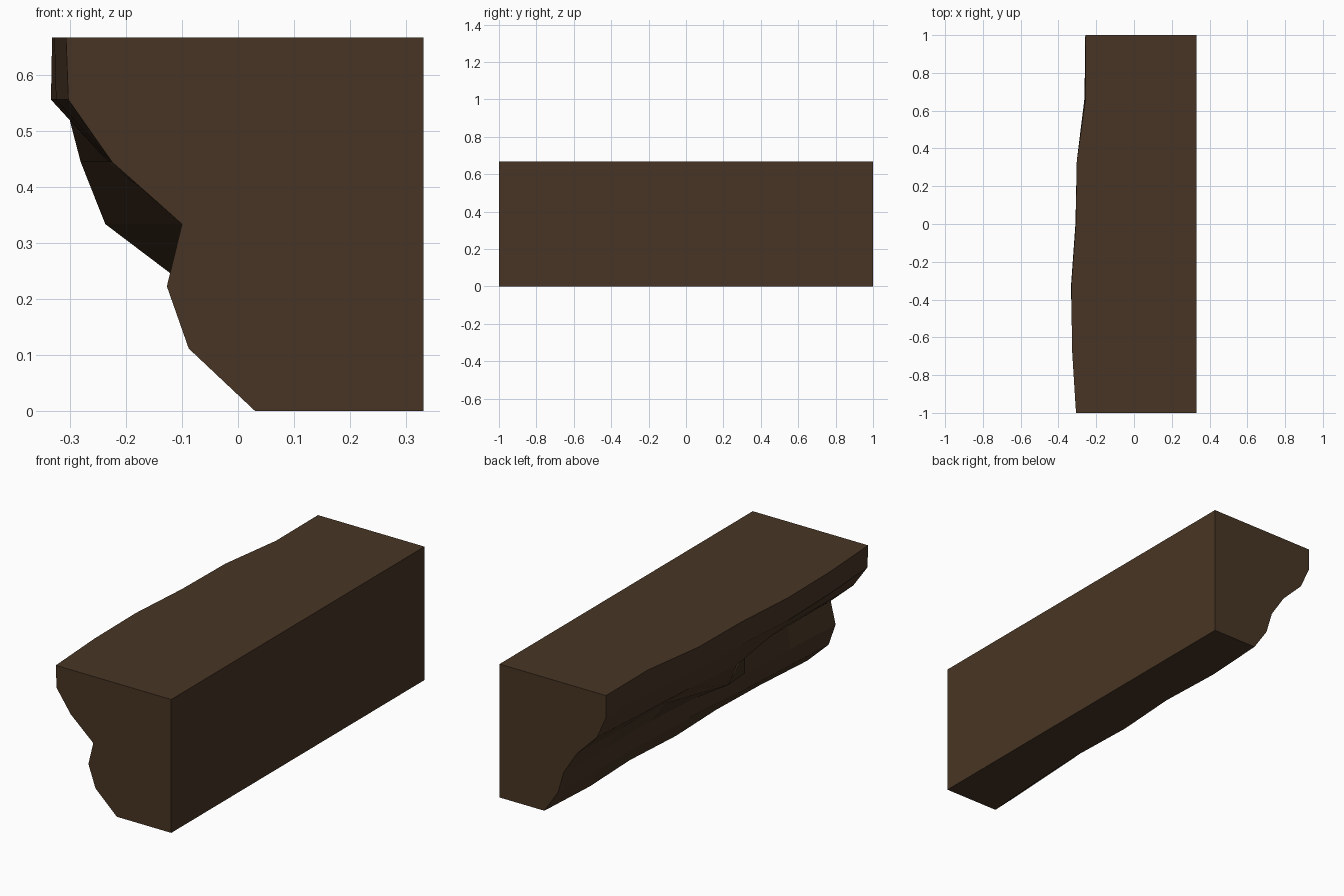
import bpy, bmesh

if "Cube" in bpy.data.objects:
    bpy.data.objects.remove(bpy.data.objects["Cube"])

# Eroded rock face: x of the left side, one row per height (bottom to top),
# one column per station along y (front to back)
FACE = [
    [0.03, 0.055, 0.066, 0.055, 0.077, 0.064, 0.083],
    [-0.088, -0.07, -0.05, -0.02, -0.01, 0.0, 0.008],
    [-0.127, -0.11, -0.09, -0.06, -0.034, -0.035, -0.025],
    [-0.10, -0.095, -0.09, -0.237, -0.117, -0.11, -0.097],
    [-0.225, -0.228, -0.232, -0.281, -0.25, -0.23, -0.208],
    [-0.303, -0.325, -0.334, -0.31, -0.303, -0.262, -0.258],
    [-0.307, -0.328, -0.332, -0.308, -0.303, -0.256, -0.258],
]
N = 7
HEIGHT, RIGHT = 2 / 3, 0.331

rock = bpy.data.materials.new("dark brown rock")
rock.diffuse_color = (0.064, 0.036, 0.018, 1)
rock.use_nodes = True
rock.node_tree.nodes["Principled BSDF"].inputs["Base Color"].default_value = rock.diffuse_color

bm = bmesh.new()
left, right = [], []
for j in range(N):
    y = -1 + 2 * j / (N - 1)
    left.append([bm.verts.new((FACE[i][j], y, HEIGHT * i / (N - 1))) for i in range(N)])
    right.append([bm.verts.new((RIGHT, y, z)) for z in (0, HEIGHT)])

for j in range(N - 1):
    a, b, ra, rb = left[j], left[j + 1], right[j], right[j + 1]
    # craggy left face
    for i in range(N - 1):
        bm.faces.new((a[i], a[i + 1], b[i + 1], b[i]))
    # flat top, right side and underside
    bm.faces.new((a[-1], ra[1], rb[1], b[-1]))
    bm.faces.new((ra[1], ra[0], rb[0], rb[1]))
    bm.faces.new((ra[0], a[0], b[0], rb[0]))

# flat end caps
for j in (0, N - 1):
    bm.faces.new(left[j] + [right[j][1], right[j][0]])

bmesh.ops.recalc_face_normals(bm, faces=bm.faces)
mesh = bpy.data.meshes.new("cliff_block")
bm.to_mesh(mesh)
bm.free()
mesh.materials.append(rock)
cliff = bpy.data.objects.new("cliff_block", mesh)
bpy.context.collection.objects.link(cliff)
